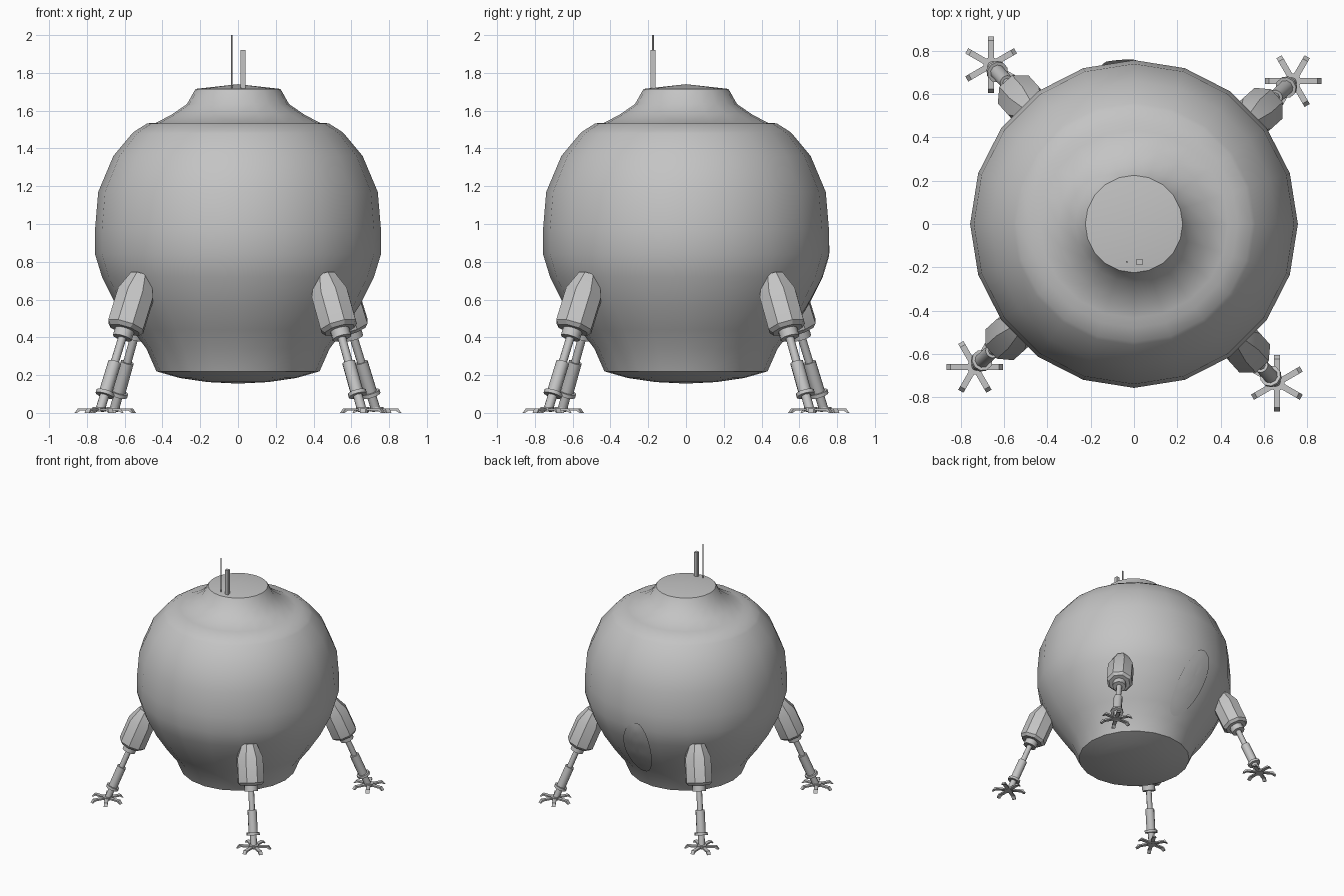
import bpy, bmesh
from math import sin, cos, pi, radians, sqrt
from mathutils import Matrix, Vector

if "Cube" in bpy.data.objects:
    bpy.data.objects.remove(bpy.data.objects["Cube"])

GREY = (0.55, 0.55, 0.55, 1)
metal = bpy.data.materials.new("grey_metal")
metal.use_nodes = True
metal.diffuse_color = GREY
metal.node_tree.nodes["Principled BSDF"].inputs["Base Color"].default_value = GREY


def finish(name, bm, matrix=Matrix(), angle=None):
    bmesh.ops.recalc_face_normals(bm, faces=bm.faces)
    bm.transform(matrix)
    mesh = bpy.data.meshes.new(name)
    bm.to_mesh(mesh)
    bm.free()
    mesh.materials.append(metal)
    obj = bpy.data.objects.new(name, mesh)
    bpy.context.collection.objects.link(obj)
    if angle:
        bpy.ops.object.select_all(action='DESELECT')
        obj.select_set(True)
        bpy.context.view_layer.objects.active = obj
        bpy.ops.object.shade_smooth_by_angle(angle=radians(angle))
    return obj


def lathe(name, profile, sides, matrix=Matrix(), angle=32):
    """Turn a (radius, height) profile around z."""
    bm = bmesh.new()
    verts = [bm.verts.new((r, 0, z)) for r, z in profile]
    edges = [bm.edges.new(pair) for pair in zip(verts, verts[1:])]
    bmesh.ops.spin(bm, geom=verts + edges, cent=(0, 0, 0), axis=(0, 0, 1),
                   angle=2 * pi, steps=sides, use_duplicate=False)
    bmesh.ops.remove_doubles(bm, verts=bm.verts, dist=0.0005)
    return finish(name, bm, matrix, angle)


def rod(name, radius, low, high, sides, matrix):
    return lathe(name, [(0, low), (radius, low), (radius, high), (0, high)], sides, matrix, 50)


# Hull: bowl, skirt, sphere, step and flared neck
sphere = [(0.485, 0.34), (0.56, 0.44), (0.645, 0.57), (0.72, 0.72), (0.757, 0.84),
          (0.757, 0.97), (0.74, 1.17), (0.66, 1.36), (0.56, 1.48)]
bowl = [(0, 0.155), (0.16, 0.163), (0.31, 0.185), (0.432, 0.22)]
neck = [(0.545, 1.492), (0.48, 1.533), (0.435, 1.535), (0.35, 1.58),
        (0.27, 1.635), (0.225, 1.715), (0, 1.74)]
lathe("hull", bowl + sphere + neck, 20)


# Rear hatch: thin oval plate that follows the hull
def hull_radius(z):
    for (r0, z0), (r1, z1) in zip(sphere, sphere[1:]):
        if z <= z1:
            return r0 + (r1 - r0) * (z - z0) / (z1 - z0)
    return r1


bm = bmesh.new()
rings = []
for k in range(1, 6):
    ring = []
    for i in range(24):
        a = 2 * pi * i / 24
        x = -0.025 + 0.12 * cos(a) * k / 5 - 0.05 * sin(a) * k / 5
        z = 0.63 + 0.26 * sin(a) * k / 5
        ring.append(bm.verts.new((x, sqrt(hull_radius(z) ** 2 - x * x) + 0.004, z)))
    rings.append(ring)
bm.faces.new(rings[0])
for inner, outer in zip(rings, rings[1:]):
    for i in range(24):
        j = (i + 1) % 24
        bm.faces.new((inner[i], inner[j], outer[j], outer[i]))
finish("rear_hatch", bm, angle=40)

# Antennas
rod("whip_antenna", 0.005, 1.7, 2.0, 6, Matrix.Translation((-0.033, -0.175, 0)))
bm = bmesh.new()
bmesh.ops.create_cube(bm, size=1)
finish("block_antenna", bm, Matrix.Translation((0.026, -0.175, 1.815))
       @ Matrix.Diagonal((0.027, 0.027, 0.21, 1)))

# Legs: a leaning stack of turned parts, repeated every quarter turn
foot_x, foot_y = 0.735, 0.66
lean = Matrix.Rotation(radians(42), 4, 'Z') @ Matrix.Rotation(radians(-22.5), 4, 'Y')
toe_outline = [(0, 0.012), (0.1, 0.012), (0.118, 0), (0.13, 0), (0.112, 0.024), (0, 0.024)]


def toe(name, matrix):
    bm = bmesh.new()
    face = bm.faces.new([bm.verts.new((x, -0.014, z)) for x, z in toe_outline])
    side = bmesh.ops.extrude_face_region(bm, geom=[face])
    moved = [v for v in side["geom"] if isinstance(v, bmesh.types.BMVert)]
    bmesh.ops.translate(bm, verts=moved, vec=(0, 0.028, 0))
    finish(name, bm, matrix)


names = ["back_left", "back_right", "front_right", "front_left"]
for k, side in enumerate(names):
    base = Matrix.Rotation(k * pi / 2, 4, 'Z') @ Matrix.Translation((foot_x, foot_y, 0))
    leg = base @ lean
    lathe(side + "_leg_housing", [(0, 0.475), (0.085, 0.475), (0.104, 0.495), (0.104, 0.68),
                                  (0.06, 0.785), (0, 0.795)], 8,
          leg @ Matrix.Rotation(pi / 8, 4, 'Z'), 25)
    rod(side + "_leg_collar", 0.052, 0.43, 0.49, 10, leg)
    rod(side + "_leg_piston", 0.022, 0.27, 0.45, 8, leg)
    rod(side + "_leg_sleeve", 0.035, 0.12, 0.29, 10, leg)
    rod(side + "_leg_ring", 0.05, 0.1, 0.12, 10, leg)
    rod(side + "_ankle", 0.025, 0.015, 0.11, 8, leg)
    rod(side + "_foot_hub", 0.036, 0.008, 0.03, 12, base)
    for j in range(6):
        toe(f"{side}_toe_{j + 1}", base @ Matrix.Rotation(j * pi / 3, 4, 'Z'))
